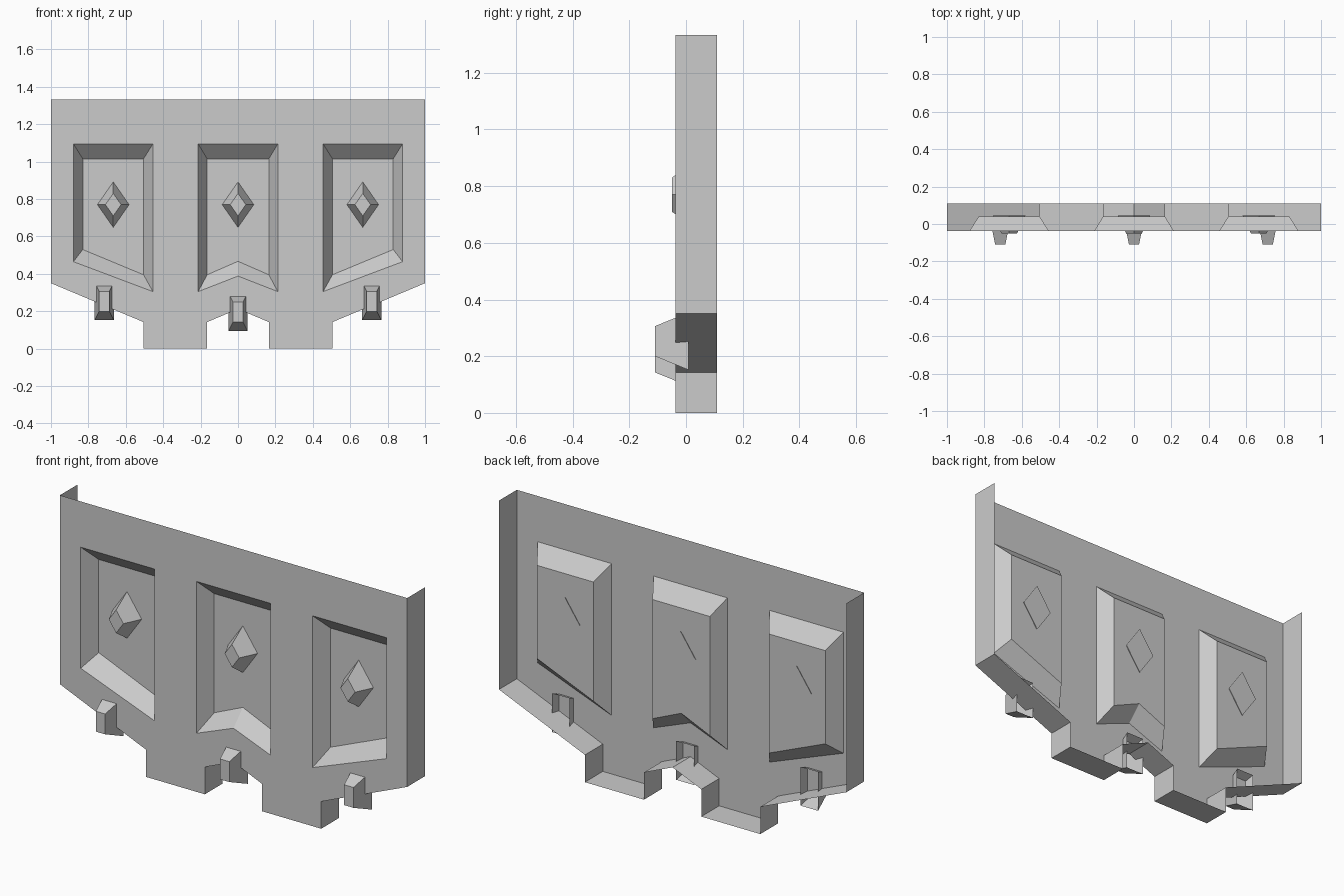
import bpy
import bmesh

cube = bpy.data.objects.get("Cube")
if cube:
    bpy.data.objects.remove(cube, do_unlink=True)

grey = bpy.data.materials.new("plain grey")
grey.use_nodes = True
GREY = (0.6, 0.6, 0.6, 1)
grey.diffuse_color = GREY
grey.node_tree.nodes["Principled BSDF"].inputs["Base Color"].default_value = GREY

FRONT, RECESS, BACK = -0.037, 0.04, 0.11   # depths along y


def finish(bm, name):
    mesh = bpy.data.meshes.new(name)
    bm.to_mesh(mesh)
    bm.free()
    mesh.materials.append(grey)
    obj = bpy.data.objects.new(name, mesh)
    bpy.context.collection.objects.link(obj)
    return obj


def ring(bm, points, y):
    return [bm.verts.new((x, y, z)) for x, z in points]


def loft(name, start, y0, end, y1, cap_start=False, cap_end=False, closed=True):
    """Join two outlines (counterclockwise from the front) with side faces."""
    bm = bmesh.new()
    a, b = ring(bm, start, y0), ring(bm, end, y1)
    count = len(a)
    for i in range(count if closed else count - 1):
        j = (i + 1) % count
        bm.faces.new((a[i], a[j], b[j], b[i]))
    if cap_start:
        bm.faces.new(a[::-1])
    if cap_end:
        bm.faces.new(b)
    return finish(bm, name)


def mirrored(points):
    return [(-x, z) for x, z in reversed(points)]


def diamond(x, z, half_w, half_h):
    return [(x, z + half_h), (x - half_w, z), (x, z - half_h), (x + half_w, z)]


def rectangle(x, half_w, low, high):
    return [(x - half_w, high), (x - half_w, low), (x + half_w, low), (x + half_w, high)]


# Stepped silhouette, from the top left corner down and round to the top right
half = [(-1, 1.333), (-1, 0.35), (-0.505, 0.142), (-0.505, 0), (-0.165, 0), (-0.165, 0.142)]
outline = half + [(0, 0.212)] + mirrored(half)

# Sunken panel outlines: rim on the front sheet and floor behind it
side_rim = [(-0.88, 1.095), (-0.88, 0.465), (-0.455, 0.305), (-0.455, 1.095)]
side_floor = [(-0.83, 1.015), (-0.83, 0.53), (-0.505, 0.395), (-0.505, 1.015)]
mid_rim = [(-0.213, 1.095), (-0.213, 0.305), (0, 0.388), (0.213, 0.305), (0.213, 1.095)]
mid_floor = [(-0.165, 1.015), (-0.165, 0.395), (0, 0.467), (0.165, 0.395), (0.165, 1.015)]
panels = {
    "right": (side_rim, side_floor),
    "middle": (mid_rim, mid_floor),
    "left": (mirrored(side_rim), mirrored(side_floor)),
}

# Front sheet with three openings
bm = bmesh.new()
edges = []
for points in [outline] + [rim for rim, floor in panels.values()]:
    verts = ring(bm, points, FRONT)
    edges += [bm.edges.new((v, verts[(i + 1) % len(verts)])) for i, v in enumerate(verts)]
bmesh.ops.triangle_fill(bm, edges=edges, use_beauty=True, normal=(0, -1, 0))
for face in bm.faces:
    face.normal_update()
    if face.normal.y > 0:
        face.normal_flip()
finish(bm, "front_sheet")

# Side and bottom walls, open at the top and back
loft("edge_walls", outline, BACK, outline, FRONT, closed=False)

# Sunken panels
for side, (rim, floor) in panels.items():
    loft(side + "_sunken_panel", rim, FRONT, floor, RECESS, cap_end=True)

# Diamond studs and the hollow brackets below them
for side, stud_x, bracket_x, drop in (
    ("right", -0.667, -0.715, 0),
    ("middle", 0, 0, 0.057),
    ("left", 0.667, 0.715, 0),
):
    loft(side + "_diamond_stud", diamond(stud_x, 0.77, 0.087, 0.125), RECESS + 0.005,
         diamond(stud_x, 0.77, 0.042, 0.06), -0.05, cap_start=True, cap_end=True)
    loft(side + "_bracket", rectangle(bracket_x, 0.051, 0.152 - drop, 0.354 - drop), 0.008,
         rectangle(bracket_x, 0.027, 0.2 - drop, 0.306 - drop), -0.11, cap_end=True)
